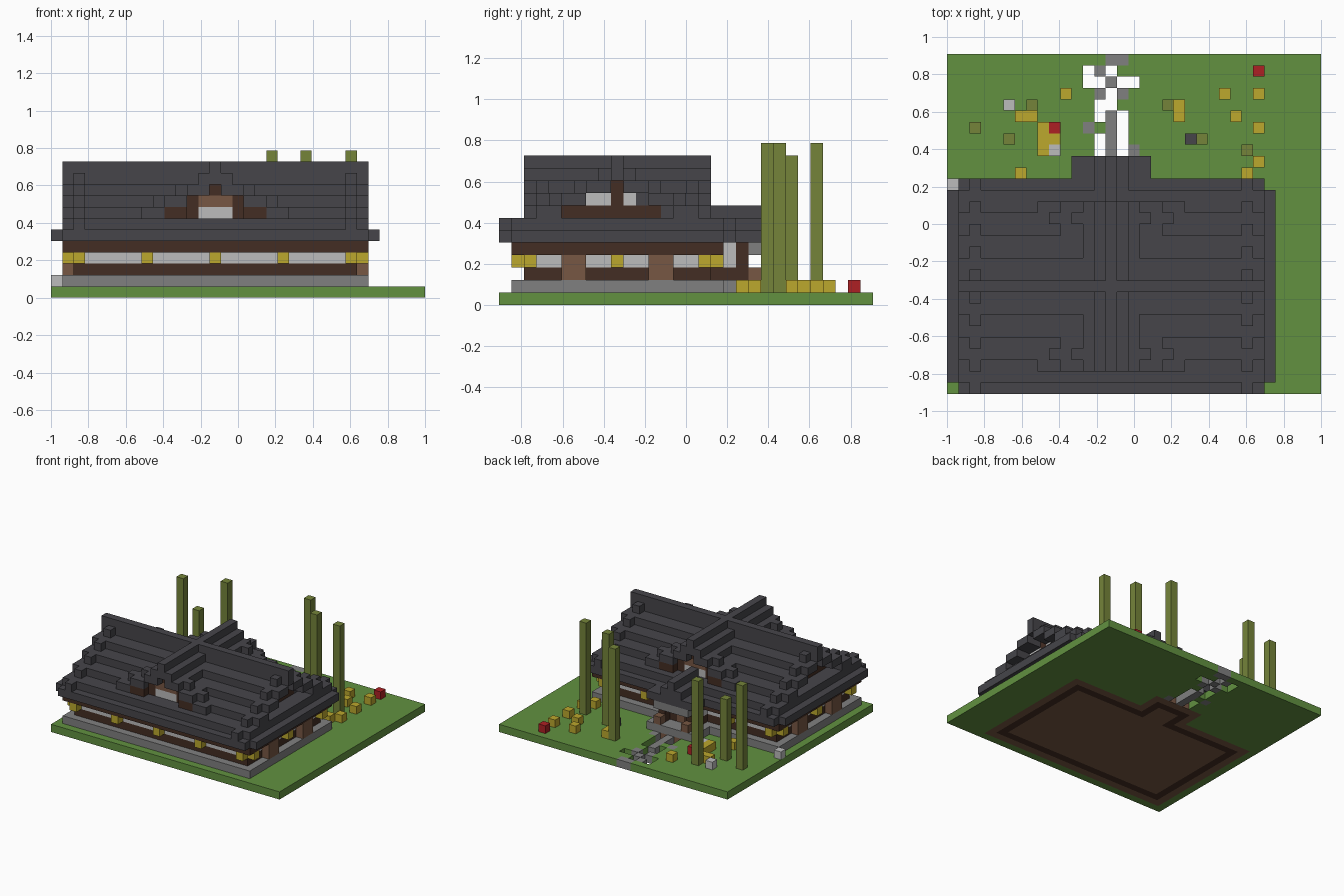
import bpy, bmesh
from itertools import product

cube = bpy.data.objects.get("Cube")
if cube:
    bpy.data.objects.remove(cube)

U = 2 / 33            # block size
CX, CY = 14, 9        # centre of the house in blocks


def linear(c):
    c /= 255
    return c / 12.92 if c <= 0.04045 else ((c + 0.055) / 1.055) ** 2.4


def material(name, *rgb):
    m = bpy.data.materials.new(name)
    col = [linear(c) for c in rgb] + [1]
    m.diffuse_color = col
    m.use_nodes = True
    m.node_tree.nodes["Principled BSDF"].inputs["Base Color"].default_value = col
    return m


GRASS = material("grass_green", 98, 145, 64)
TILE = material("roof_charcoal", 70, 69, 74)
DARK = material("dark_timber", 68, 45, 35)
WOOD = material("brown_timber", 119, 87, 67)
PALE = material("pale_grey", 188, 188, 188)
STONE = material("stone_grey", 128, 128, 128)
GOLD = material("golden_yellow", 188, 168, 45)
RED = material("flower_red", 174, 32, 36)
BAMBOO = material("bamboo_olive", 117, 132, 58)

occupied = set()
parts = []


def box(x, y, z):
    """Blocks in inclusive ranges; a single number means one block."""
    spans = [(a, a) if isinstance(a, int) else a for a in (x, y, z)]
    return set(product(*(range(a, b + 1) for a, b in spans)))


def part(name, mat, *groups):
    """Claim the free blocks of the groups for a part."""
    cells = set().union(*groups) - occupied
    occupied.update(cells)
    parts.append((name, mat, cells))


def mirror_x(cells):
    return cells | {(2 * CX - i, j, k) for i, j, k in cells}


def mirror_y(cells):
    return cells | {(i, 2 * CY - j, k) for i, j, k in cells}


def both(cells):
    return mirror_y(mirror_x(cells))


def build(name, mat, cells):
    bm = bmesh.new()
    for c in cells:
        for axis, side in product(range(3), (0, 1)):
            n = list(c)
            n[axis] += 2 * side - 1
            if tuple(n) in occupied:
                continue
            b, d = (axis + 1) % 3, (axis + 2) % 3
            quad = []
            for s, t in ((0, 0), (1, 0), (1, 1), (0, 1)):
                p = list(c)
                p[axis] += side
                p[b] += s
                p[d] += t
                quad.append(bm.verts.new((p[0] * U - 1, (p[1] - 15) * U, p[2] * U)))
            bm.faces.new(quad if side else quad[::-1])
    bmesh.ops.remove_doubles(bm, verts=bm.verts, dist=U / 100)
    bmesh.ops.dissolve_limit(bm, angle_limit=0.01, verts=bm.verts, edges=bm.edges)
    me = bpy.data.meshes.new(name)
    bm.to_mesh(me)
    bm.free()
    me.materials.append(mat)
    bpy.context.collection.objects.link(bpy.data.objects.new(name, me))


# Broken stone path, with gaps through the lawn (h = gap, s = slab)
PATH = ["..ss.", "hsh..", "hhshh", ".shs.", ".hh..", ".hsh.", "s.sh.", ".hsh.", ".hshs"]


def path_cells(mark):
    return {(12 + i, 29 - r, 0) for r, row in enumerate(PATH)
            for i, ch in enumerate(row) if ch == mark}


part("path_slabs", STONE, path_cells("s"))

# Floor of the house, set into the lawn
inner = box((3, 25), (3, 15), 0) | box((13, 15), (16, 18), 0)
part("floor_inner", WOOD, inner)
part("floor_ring", DARK, box((2, 26), (2, 16), 0), box((12, 16), (17, 19), 0))
part("floor_rim", WOOD, box((1, 27), (1, 17), 0), box((11, 17), (18, 20), 0))
part("lawn", GRASS, box((0, 32), (0, 29), 0) - path_cells("h"))

# Base, walls and side posts
part("stone_base", STONE, box((1, 27), (1, 17), 1), box((11, 17), (18, 20), 1))
part("side_posts", WOOD, both(box(1, (5, 6), (2, 3))))
part("lanterns", GOLD, both(box(1, 2, 3) | box(2, 1, 3) | box(8, 1, 3)),
     mirror_x(box(1, CY, 3)), box(CX, 1, 3))
part("front_door", WOOD, box(CX, 18, (2, 3)))
part("porch_posts", DARK, mirror_x(box(12, 19, (2, 4))))
part("porch_feet", WOOD, mirror_x(box(12, 20, 2)))
part("porch_beam", STONE, box((12, 16), 20, 4))
part("lower_wall", DARK, box((2, 26), (2, 16), 2), box((12, 16), (17, 18), 2))
part("pale_wall", PALE, box((2, 26), (2, 16), 3), box((12, 16), (17, 18), (3, 4)))
part("top_beam", DARK, box((1, 27), (1, 17), 4))

# Eaves and porch roof
part("eaves", TILE, box((0, 28), (1, 17), 5), box((1, 27), (0, 18), 5),
     box((1, 27), (1, 17), 6))
part("porch_roof", TILE, box((11, 17), (17, 20), 5), box((13, 15), (17, 20), 6),
     box(CX, (16, 20), 7))


# Crossing stepped gable roofs
def level(d):
    return 11 if d == 0 else 9 - (d - 1) // 2


main, cross = set(), set()
for d in range(7):
    z = level(d)
    for s in (-1, 1):
        main |= box((1, 27), CY + s * d, z)
        cross |= box(CX + s * d, (2, 16), z)
main |= box((1, 27), CY, 10)
cross |= box((13, 15), (2, 16), 10)
covered = {c for c in main if 2 <= c[1] <= 16 and level(abs(c[0] - CX)) > c[2]}
knobs = set()
for d in range(1, 10, 2):
    knobs |= box(2, CY - d, level(d) + 1)
    if d < 8:
        knobs |= box(CX - d, 3, level(d) + 1)
part("cross_roof", TILE, cross)
part("main_roof", TILE, main - covered)
part("roof_knobs", TILE, both(knobs))

# Gable walls under the roof steps
part("gable_windows", PALE, mirror_y(box((13, 15), 3, 7)),
     mirror_x(box(3, (7, 8), 8) | box(3, 10, 8)))
part("gable_panels", WOOD, mirror_y(box((13, 15), 3, 8)))
part("gable_timbers", DARK, mirror_x(box(3, (5, 12), 7) | box(3, CY, (8, 9))),
     both(box((10, 11), 2, 7) | box(12, 3, (7, 8))),
     mirror_y(box((10, 18), 3, 7) | box(CX, 3, 9)))
part("gable_infill", TILE, mirror_x(box(3, 13, 7) | box(3, 11, 8)))

# Bamboo canes
canes = {(2, 23): 11, (5, 22): 8, (7, 25): 11, (19, 25): 12, (22, 22): 12, (26, 21): 12}
for n, ((i, j), top) in enumerate(canes.items()):
    part(f"bamboo_cane_{n + 1}", BAMBOO, box(i, j, (1, top)))


# Garden flowers and rocks
def scatter(name, mat, *spots):
    part(name, mat, {(i, j, 1) for i, j in spots})


scatter("yellow_flowers", GOLD, (10, 26), (6, 24), (7, 24), (8, 23), (8, 22), (8, 21),
        (9, 22), (6, 19), (24, 26), (27, 26), (20, 25), (20, 24), (25, 24), (27, 23),
        (27, 20), (26, 19))
scatter("red_flowers", RED, (27, 28), (9, 23))
scatter("pale_rocks", PALE, (5, 25), (9, 21), (0, 18))
scatter("dark_rock", TILE, (21, 22))

for p in parts:
    build(*p)
